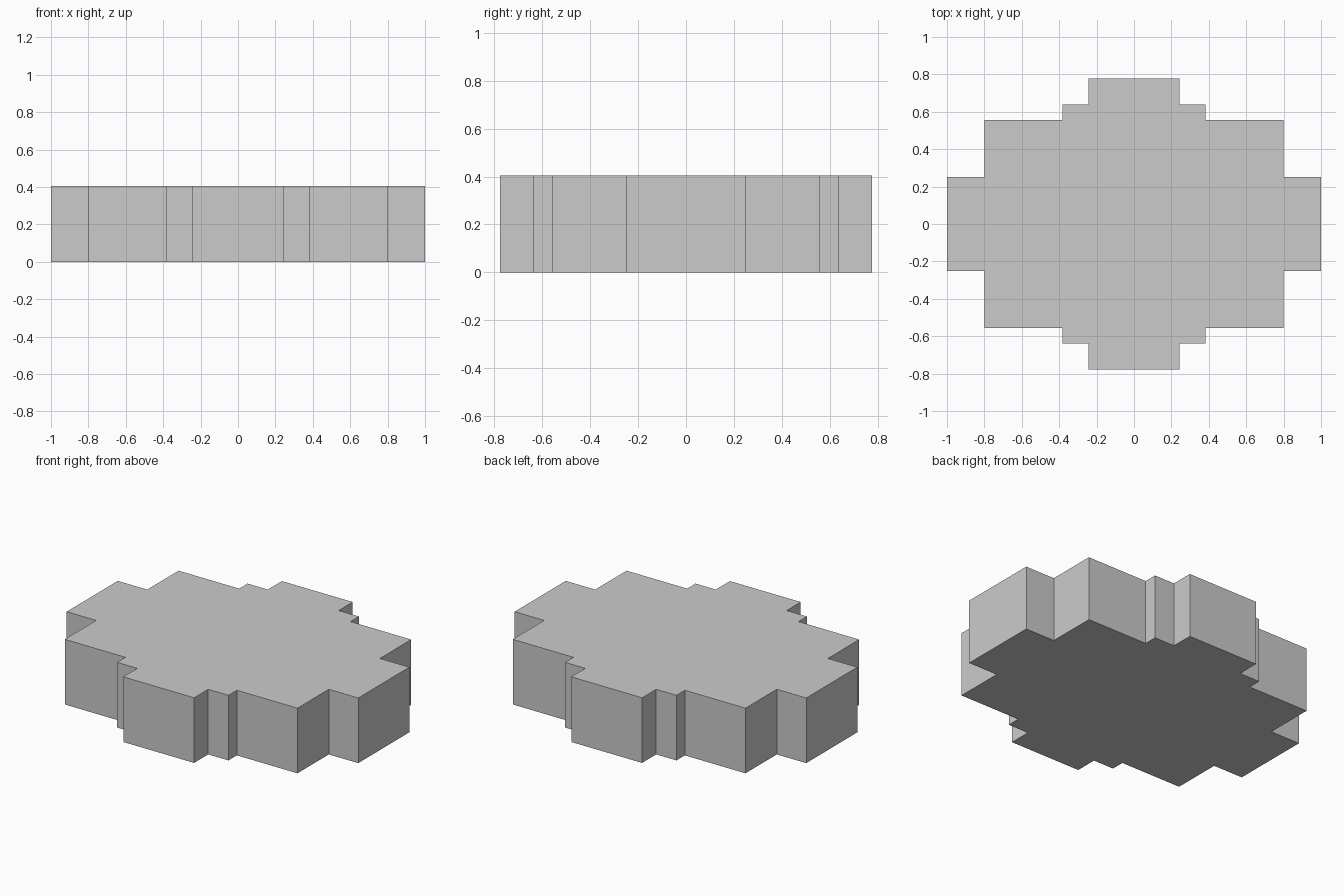
import bpy, bmesh

if "Cube" in bpy.data.objects:
    bpy.data.objects.remove(bpy.data.objects["Cube"])

HEIGHT = 0.404
# Stepped corner of the outline, from the +x end round to the +y end
corner = [(1.0, 0.25), (0.798, 0.25), (0.798, 0.557), (0.382, 0.557),
          (0.382, 0.639), (0.243, 0.639), (0.243, 0.777)]

# Mirror the corner into all four quadrants, keeping counter-clockwise order
half = corner + [(-x, y) for x, y in reversed(corner)]
outline = half + [(-x, -y) for x, y in half]

# Extrude the outline into a solid stepped slab
bm = bmesh.new()
base = bm.faces.new([bm.verts.new((x, y, 0)) for x, y in outline])
top = bmesh.ops.extrude_face_region(bm, geom=[base], use_keep_orig=True)
bmesh.ops.translate(bm, vec=(0, 0, HEIGHT),
                    verts=[v for v in top["geom"] if isinstance(v, bmesh.types.BMVert)])
bmesh.ops.recalc_face_normals(bm, faces=bm.faces)

mesh = bpy.data.meshes.new("stepped_slab")
bm.to_mesh(mesh)
bm.free()
bpy.context.collection.objects.link(bpy.data.objects.new("stepped_slab", mesh))
